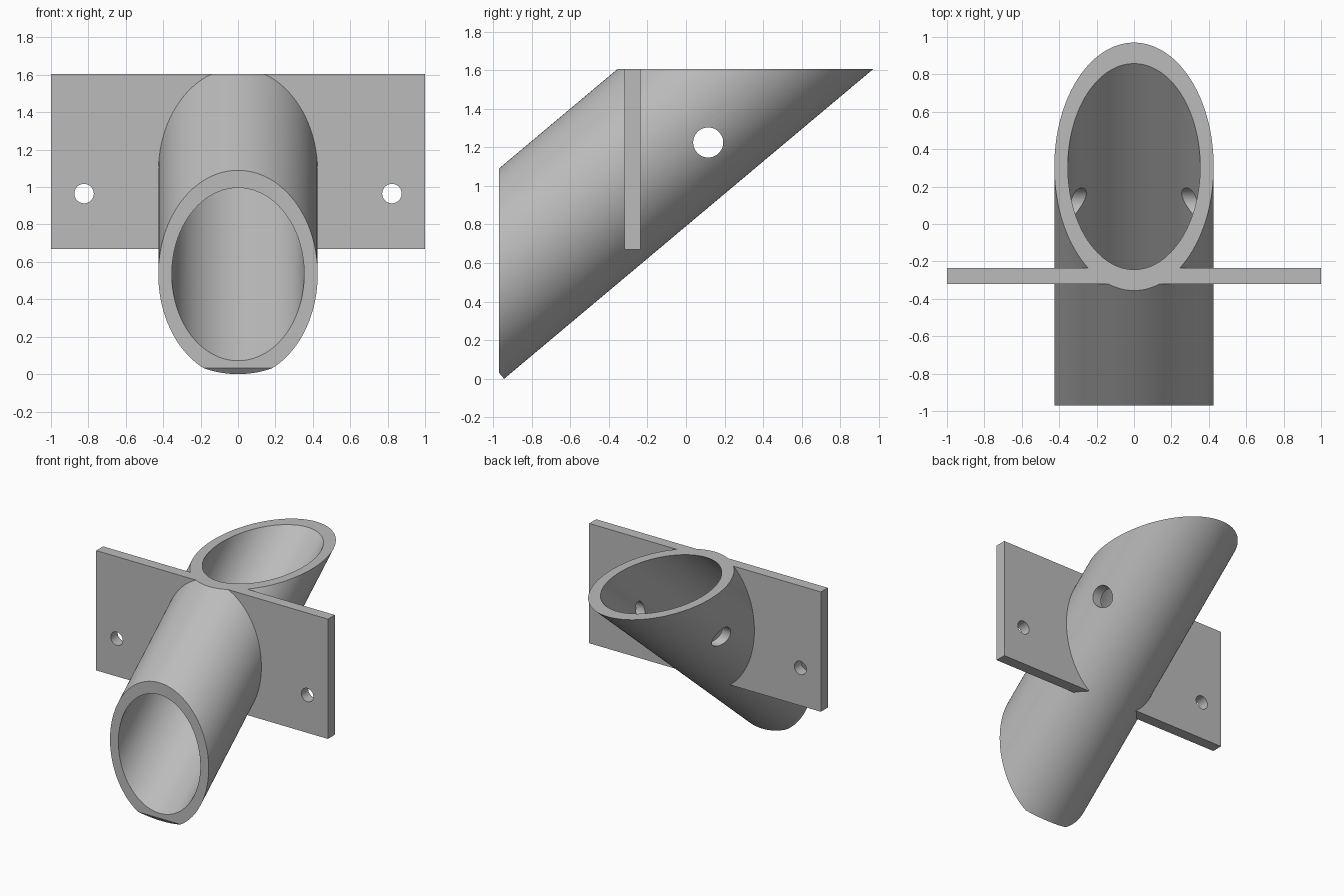
import bpy
import math
from mathutils import Vector

cube = bpy.data.objects.get("Cube")
if cube:
    bpy.data.objects.remove(cube, do_unlink=True)

TILT = math.radians(40)
R_OUT, R_IN = 0.426, 0.354
FRONT, TOP = -0.97, 1.605
AXIS = Vector((0, math.cos(TILT), math.sin(TILT)))
UP = Vector((0, -math.sin(TILT), math.cos(TILT)))
START = Vector((0, -0.943, 0)) + UP * R_OUT   # centre of the square-cut lower end

grey = bpy.data.materials.new("plain grey")
grey.use_nodes = True
COLOR = (0.5, 0.5, 0.5, 1)
grey.diffuse_color = COLOR
grey.node_tree.nodes["Principled BSDF"].inputs["Base Color"].default_value = COLOR


def rod(name, radius, start, direction, length, sides=64):
    """Solid cylinder from a start point along a direction."""
    bpy.ops.mesh.primitive_cylinder_add(
        vertices=sides, radius=radius, depth=length,
        location=start + direction * (length / 2),
        rotation=direction.to_track_quat('Z', 'Y').to_euler())
    obj = bpy.context.object
    obj.name = name
    return obj


def box(name, low, high):
    """Axis-aligned box between two corners."""
    low, high = Vector(low), Vector(high)
    bpy.ops.mesh.primitive_cube_add(size=1, location=(low + high) / 2)
    obj = bpy.context.object
    obj.name = name
    obj.scale = high - low
    return obj


def combine(target, tool, operation):
    """Apply a boolean and discard its tool."""
    tool.hide_render = True
    mod = target.modifiers.new(tool.name, 'BOOLEAN')
    mod.operation, mod.solver, mod.object = operation, 'EXACT', tool
    bpy.context.view_layer.objects.active = target
    bpy.ops.object.modifier_apply(modifier=mod.name)
    bpy.data.objects.remove(tool, do_unlink=True)


# Slanted pipe with its wall-mounting plate
bracket = rod("pipe_bracket", R_OUT, START, AXIS, 3.4, 128)
combine(bracket, box("mounting_plate", (-1, -0.32, 0.67), (1, -0.235, 1.8)), 'UNION')

# Bore, then the vertical front cut and level top cut
combine(bracket, rod("bore", R_IN, START - AXIS, AXIS, 5, 128), 'DIFFERENCE')
combine(bracket, box("front_cut", (-2, -3, -1), (2, FRONT, 3)), 'DIFFERENCE')
combine(bracket, box("top_cut", (-2, -3, TOP), (2, 4, 4)), 'DIFFERENCE')

# Screw holes in the plate and a cross-pin hole through the pipe
for x in (-0.823, 0.823):
    combine(bracket, rod("screw_hole", 0.052, Vector((x, -0.6, 0.965)),
                         Vector((0, 1, 0)), 0.6, 48), 'DIFFERENCE')
combine(bracket, rod("pin_hole", 0.078, Vector((-0.8, 0.115, 1.225)),
                     Vector((1, 0, 0)), 1.6, 48), 'DIFFERENCE')

bracket.data.materials.clear()
bracket.data.materials.append(grey)
for face in bracket.data.polygons:
    face.material_index = 0
bpy.ops.object.select_all(action='DESELECT')
bracket.select_set(True)
bpy.context.view_layer.objects.active = bracket
bpy.ops.object.shade_smooth_by_angle(angle=math.radians(25))
